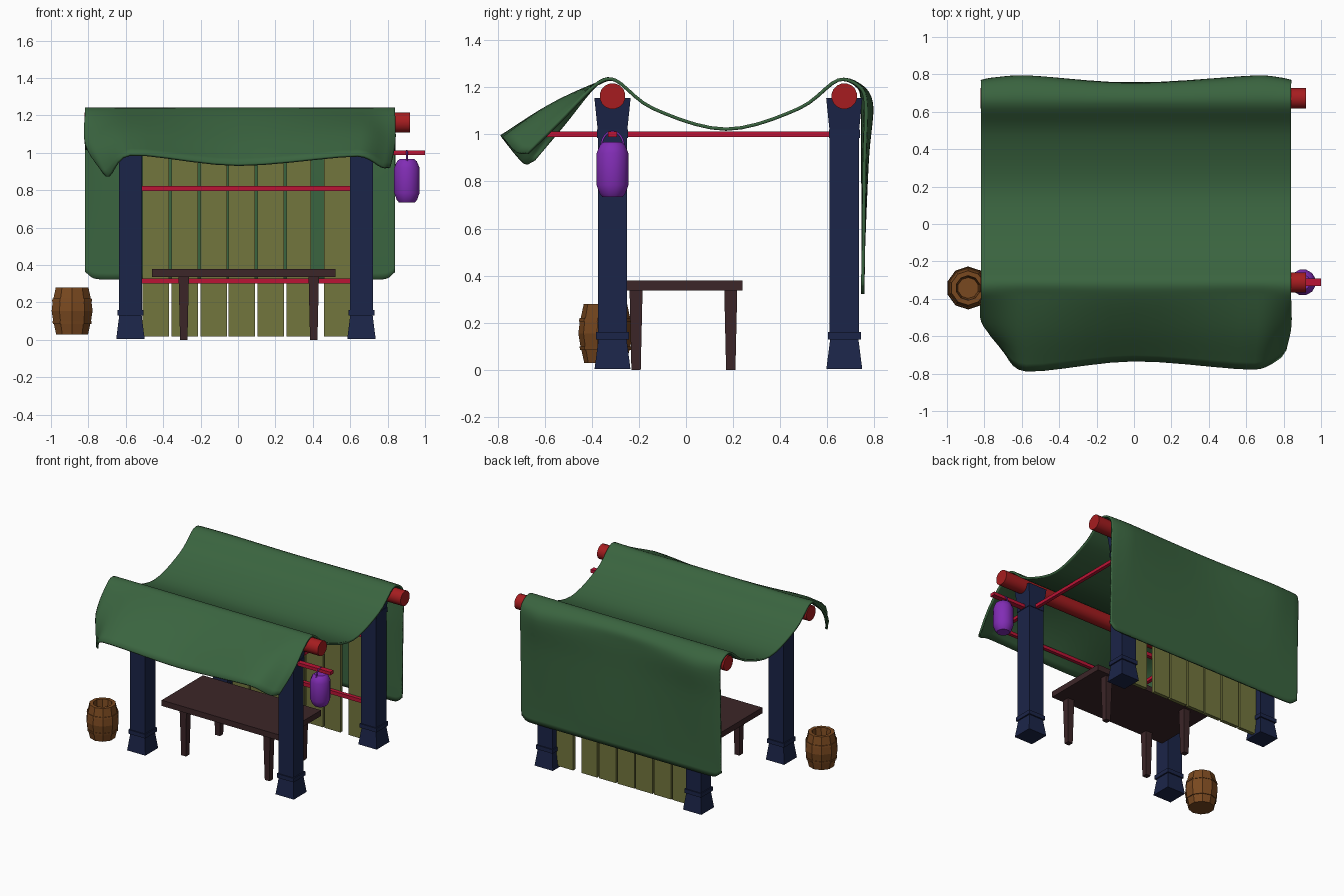
import bpy, bmesh, math
from mathutils import Vector

if "Cube" in bpy.data.objects:
    bpy.data.objects.remove(bpy.data.objects["Cube"])


def material(name, rgb):
    m = bpy.data.materials.new(name)
    m.diffuse_color = (*rgb, 1)
    m.use_nodes = True
    m.node_tree.nodes["Principled BSDF"].inputs["Base Color"].default_value = m.diffuse_color
    return m


GREEN = material("green_cloth", (0.042, 0.127, 0.05))
NAVY = material("navy_wood", (0.011, 0.018, 0.065))
RED = material("red_roller", (0.38, 0.012, 0.014))
CRIMSON = material("crimson_bar", (0.5, 0.007, 0.035))
OLIVE = material("olive_plank", (0.17, 0.18, 0.048))
PURPLE = material("purple_lantern", (0.22, 0.026, 0.46))
DARK = material("dark_wood", (0.045, 0.019, 0.021))
BROWN = material("barrel_wood", (0.19, 0.065, 0.014))


def add(name, verts, faces, mat):
    me = bpy.data.meshes.new(name)
    me.from_pydata([tuple(v) for v in verts], [], faces)
    bm = bmesh.new()
    bm.from_mesh(me)
    bmesh.ops.recalc_face_normals(bm, faces=bm.faces)
    bm.to_mesh(me)
    bm.free()
    me.materials.append(mat)
    ob = bpy.data.objects.new(name, me)
    bpy.context.collection.objects.link(ob)
    return ob


def smooth(ob, angle):
    bpy.ops.object.select_all(action='DESELECT')
    ob.select_set(True)
    bpy.context.view_layer.objects.active = ob
    bpy.ops.object.shade_smooth_by_angle(angle=math.radians(angle))


def lathe(name, profile, n, at, mat, axis='z', turn=0.5):
    """Stack of n-sided rings (radius, height), capped at both ends."""
    verts = []
    for r, h in profile:
        for i in range(n):
            a = 2 * math.pi * (i + turn) / n
            p = (r * math.cos(a), r * math.sin(a), h)
            verts.append(Vector(at) + Vector(p if axis == 'z' else (p[2], p[0], p[1])))
    k = len(profile)
    faces = [(j*n + i, j*n + (i+1) % n, (j+1)*n + (i+1) % n, (j+1)*n + i)
             for j in range(k - 1) for i in range(n)]
    faces += [tuple(range(n)), tuple(range((k-1)*n, k*n))]
    return add(name, verts, faces, mat)


def box(name, lo, hi, mat):
    v = [(x, y, z) for x in (lo[0], hi[0]) for y in (lo[1], hi[1]) for z in (lo[2], hi[2])]
    return add(name, v, [(0, 1, 3, 2), (4, 5, 7, 6), (0, 1, 5, 4),
                         (2, 3, 7, 6), (0, 2, 6, 4), (1, 3, 7, 5)], mat)


LX, RX, FY, BY = -0.575, 0.66, -0.312, 0.672

# Four posts with flared feet, bands and heads
post = [(0.076, 0.005), (0.06, 0.13), (0.07, 0.13), (0.07, 0.16), (0.062, 0.16), (0.062, 0.985),
        (0.066, 0.985), (0.066, 1.02), (0.063, 1.02), (0.077, 1.155)]
for sx, x in (("left", LX), ("right", RX)):
    for sy, y in (("front", FY), ("back", BY)):
        lathe(f"{sy}_{sx}_post", [(r * math.sqrt(2), h) for r, h in post], 4, (x, y, 0), NAVY)

# Rollers under the canopy
for s, y in (("front", FY), ("back", BY)):
    smooth(lathe(f"{s}_roller", [(0.055, -0.822), (0.055, 0.92)], 16, (0, y, 1.162), RED, 'x'), 35)

# Thin crimson bars
for s, x in (("left", LX), ("right", RX)):
    box(f"{s}_awning_bar", (x - 0.013, -0.65, 0.988), (x + 0.013, BY, 1.012), CRIMSON)
box("front_awning_bar", (-0.6, -0.655, 0.988), (0.69, -0.63, 1.012), CRIMSON)
box("lantern_bar", (RX, FY - 0.02, 0.988), (1.0, FY + 0.02, 1.012), CRIMSON)
for s, z in (("lower", 0.315), ("upper", 0.81)):
    box(f"{s}_wall_bar", (LX, 0.63, z - 0.014), (RX, 0.658, z + 0.014), CRIMSON)

# Back wall planks
for i, x in enumerate((-0.44, -0.285, -0.13, 0.02, 0.175, 0.325, 0.53)):
    w = 0.066 if i == 5 else 0.071
    box(f"wall_plank_{i+1}", (x - w, 0.658, 0.018), (x + w, 0.685, 1.1), OLIVE)

# Table
box("table_top", (-0.46, -0.25, 0.337), (0.522, 0.24, 0.38), DARK)
for x in (-0.29, 0.405):
    for y in (-0.212, 0.19):
        lathe("table_leg", [(0.028, 0), (0.039, 0.337)], 4, (x, y, 0), DARK)

# Barrel with raised bands and a recessed top
barrel = [(0.09, 0.03), (0.102, 0.085), (0.108, 0.085), (0.11, 0.1), (0.106, 0.1), (0.115, 0.155),
          (0.109, 0.205), (0.113, 0.205), (0.11, 0.22), (0.105, 0.22), (0.092, 0.28),
          (0.066, 0.28), (0.056, 0.2)]
lathe("barrel", barrel, 10, (-0.887, -0.342, 0), BROWN)

# Lantern and its arched handle
lan = (0.903, FY, 0)
smooth(lathe("lantern", [(0.045, 0.735), (0.057, 0.75), (0.07, 0.785), (0.07, 0.92), (0.055, 0.955),
                         (0.04, 0.967)], 12, lan, PURPLE), 35)
cu = bpy.data.curves.new("lantern_handle", 'CURVE')
cu.dimensions = '3D'
cu.bevel_depth = 0.005
cu.bevel_resolution = 1
sp = cu.splines.new('POLY')
sp.points.add(12)
for i, p in enumerate(sp.points):
    a = math.pi * i / 12
    p.co = (lan[0], FY + 0.047 * math.cos(a), 0.95 + 0.062 * math.sin(a), 1)
cu.materials.append(PURPLE)
bpy.context.collection.objects.link(bpy.data.objects.new("lantern_handle", cu))

# Canopy control grid: seven columns, rows run from the back hem to the front edge
cols = (-0.818, -0.76, LX, 0.0, RX, 0.79, 0.84)
bulge = (-0.015, -0.003, 0.01, -0.03, 0.01, -0.003, -0.015)
hem = (0.04, 0.003, 0, 0, 0, 0.003, 0.04)
section = [(0.75, 0.323, 0), (0.753, 0.5, 0), (0.765, 0.9, 0.5), (0.778, 1.12, 1), (0.745, 1.2, 0.4),
           (0.645, 1.23, 0), (0.48, 1.11, 0), (0.17, 1.022, 0), (-0.14, 1.11, 0), (-0.3, 1.23, 0),
           (-0.38, 1.213, 0)]
grid = [[Vector((x, y + k * b, z + (h if j == 0 else 0))) for x, b, h in zip(cols, bulge, hem)]
        for j, (y, z, k) in enumerate(section)]
grid.append([Vector(p) for p in (
    (-0.812, -0.52, 1.04), (-0.765, -0.56, 1.05), (LX, -0.58, 1.12), (0, -0.56, 1.085),
    (RX, -0.58, 1.12), (0.795, -0.56, 1.07), (0.838, -0.54, 1.05))])
grid.append([Vector(p) for p in (
    (-0.715, -0.64, 0.89), (-0.69, -0.685, 0.875), (LX, -0.785, 0.99), (0, -0.73, 0.935),
    (0.64, -0.775, 0.985), (0.77, -0.72, 0.925), (0.81, -0.67, 0.92))])


def spline(pts, steps):
    """Catmull-Rom through a row of points."""
    p = [2 * pts[0] - pts[1]] + list(pts) + [2 * pts[-1] - pts[-2]]
    out = []
    for i in range(1, len(p) - 2):
        m0, m1 = (p[i+1] - p[i-1]) / 2, (p[i+2] - p[i]) / 2
        # limit tangents so unevenly spaced points do not overshoot
        d = (p[i+1] - p[i]).length * 1.2
        m0, m1 = (m * min(1, d / max(m.length, 1e-6)) for m in (m0, m1))
        for s in range(steps):
            t = s / steps
            out.append((2*t**3 - 3*t**2 + 1) * p[i] + (t**3 - 2*t**2 + t) * m0
                       + (3*t**2 - 2*t**3) * p[i+1] + (t**3 - t**2) * m1)
    return out + [pts[-1]]


long = list(zip(*[spline(c, 5) for c in zip(*grid)]))
rows = [spline(r, 5) for r in long]
w = len(rows[0])
canopy = add("canopy_cloth", [v for r in rows for v in r],
             [(j*w + i, j*w + i + 1, (j+1)*w + i + 1, (j+1)*w + i)
              for j in range(len(rows) - 1) for i in range(w - 1)], GREEN)
smooth(canopy, 50)
sol = canopy.modifiers.new("thickness", 'SOLIDIFY')
sol.thickness = 0.014
sol.offset = 0
